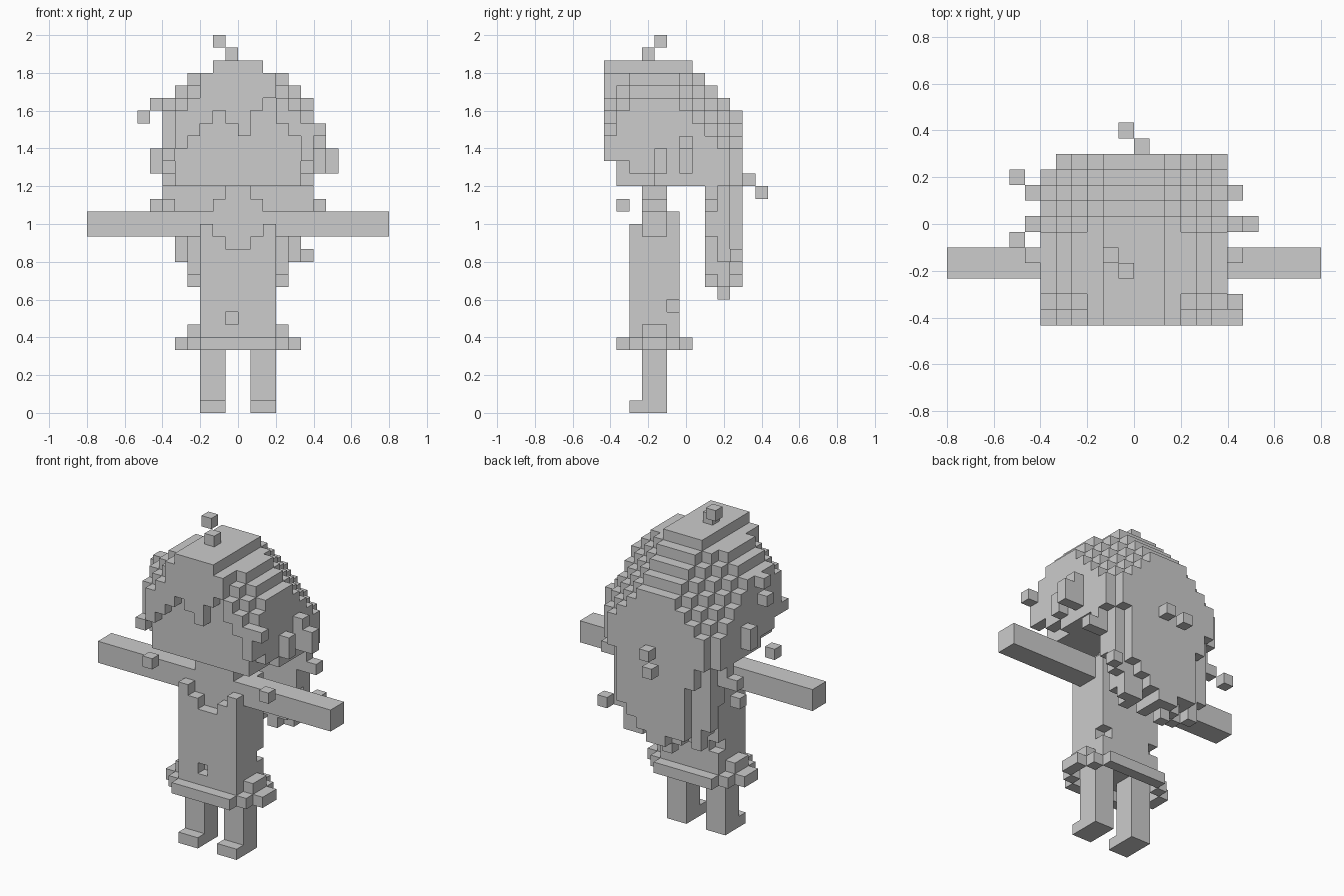
import bpy, bmesh

if "Cube" in bpy.data.objects:
    bpy.data.objects.remove(bpy.data.objects["Cube"])

U = 2 / 30          # edge of one cube
parts = {}          # part name -> set of (x, y, z) cells


def box(part, x0, x1, y0, y1, z0, z1):
    cells = parts.setdefault(part, set())
    cells |= {(x, y, z) for x in range(x0, x1)
              for y in range(y0, y1) for z in range(z0, z1)}


def mirrored(part, x0, x1, *rest):
    box(part, x0, x1, *rest)
    box(part, -x1, -x0, *rest)


# Legs with feet that stick out forwards
mirrored("legs", 1, 3, 3, 5, 0, 6)
mirrored("legs", 1, 3, 2, 3, 0, 1)

# Skirt: stepped diamond rim, open below, with a small upper ledge
for y, half in zip(range(1, 7), (3, 4, 5, 5, 4, 3)):
    box("skirt", -half, half, y, y + 1, 5, 6)
full = set(parts["skirt"])
parts["skirt"] = {(x, y, z) for x, y, z in full if not
                  {(x + 1, y, z), (x - 1, y, z), (x, y + 1, z), (x, y - 1, z)} <= full}
box("skirt", -4, 4, 3, 5, 6, 7)

# Body: stepped neckline on the front layer, navel and back notches
box("body", -3, 3, 3, 6, 6, 16)
for a, top in ((0, 13), (1, 14), (2, 15)):
    mirrored("body", a, a + 1, 2, 3, 6, top)
parts["body"] -= {(-1, 2, 7), (2, 5, 8), (-3, 5, 8)}

# Neck and arms
box("neck", -2, 2, 3, 5, 16, 17)
box("neck", -1, 1, 3, 5, 17, 18)
mirrored("arms", 3, 12, 3, 5, 14, 16)

# Head: face block under the fringe
box("head", -5, 5, 1, 8, 18, 22)

# Hair cap: each column drops towards the sides, the back and the front corners
side_drop = (0, 0, 1, 1, 2, 3)
back_drop = {7: 1, 8: 2, 9: 3, 10: 4}
for a in range(6):
    for y in range(1, 11 if a < 4 else 15 - a):
        drop = side_drop[a] + back_drop.get(y, 0)
        if a > 2:
            drop += 1 if y > 5 or y == 1 else 0
        bottom = 18
        if a == 5:
            bottom = {1: 20, 2: 19, 3: 19}.get(y, 18)
        mirrored("hair", a, a + 1, y, y + 1, bottom, 28 - drop)

# Fringe: one bottom and top height for each column
fringe = (20, 21, 22, 23, 24, 23, 22, 24, 25, 23, 22, 20)
tops = (21, 24, 25, 27, 28, 28, 28, 28, 27, 25, 24, 23)
for i, (bottom, top) in enumerate(zip(fringe, tops)):
    box("hair", i - 6, i - 5, 0, 1, bottom, top)

# Long back hair: three layers, each with its own ragged lower edge
inner = (16, 14, 11, 10, 11, 11, 10, 11, 10, 11, 14, 16)
middle = (18, 12, 10, 11, 10, 9, 10, 11, 10, 10, 12, 18)
outer = (18, 18, 16, 11, 11, 10, 10, 11, 12, 13, 18, 18)
for y, hem in ((8, inner), (9, middle), (10, outer)):
    for i, bottom in enumerate(hem):
        box("hair", i - 6, i - 5, y, y + 1, bottom, 18)

# Loose curls around the hair: single cubes and short stacks
curls = [
    (-1, 3, 28, 1), (-2, 4, 29, 1),                    # top
    (0, 11, 18, 1), (-1, 12, 17, 1), (5, 10, 12, 1),   # back
    (-7, 4, 24, 1), (-8, 5, 23, 1), (-7, 6, 19, 2),    # left
    (-7, 8, 16, 1), (-8, 9, 15, 1), (-6, 1, 16, 1),
    (6, 0, 22, 1), (6, 4, 19, 2), (6, 6, 19, 3),       # right
    (7, 6, 19, 2), (6, 8, 16, 1), (6, 1, 16, 1),
]
for x, y, z, h in curls:
    box("curls", x, x + 1, y, y + 1, z, z + h)

# One material for the whole figure
grey = bpy.data.materials.new("plain_grey")
grey.diffuse_color = (0.604, 0.604, 0.604, 1)
grey.use_nodes = True
grey.node_tree.nodes["Principled BSDF"].inputs["Base Color"].default_value = grey.diffuse_color

# Turn the cells into meshes, keeping only the faces that show
taken = {}
for name, cells in parts.items():
    for c in cells:
        taken.setdefault(c, name)

for name in parts:
    bm = bmesh.new()
    verts = {}

    def corner(p):
        if p not in verts:
            verts[p] = bm.verts.new((p[0] * U, (p[1] - 6.5) * U, p[2] * U))
        return verts[p]

    for cell in [c for c in taken if taken[c] == name]:
        for axis in range(3):
            u, v = (axis + 1) % 3, (axis + 2) % 3
            for side in (0, 1):
                near = list(cell)
                near[axis] += 2 * side - 1
                if tuple(near) in taken:
                    continue
                ring = []
                for du, dv in ((0, 0), (1, 0), (1, 1), (0, 1)):
                    p = list(cell)
                    p[axis] += side
                    p[u] += du
                    p[v] += dv
                    ring.append(corner(tuple(p)))
                bm.faces.new(ring if side else ring[::-1])
    mesh = bpy.data.meshes.new(name)
    bm.to_mesh(mesh)
    bm.free()
    mesh.materials.append(grey)
    bpy.context.collection.objects.link(bpy.data.objects.new(name, mesh))
